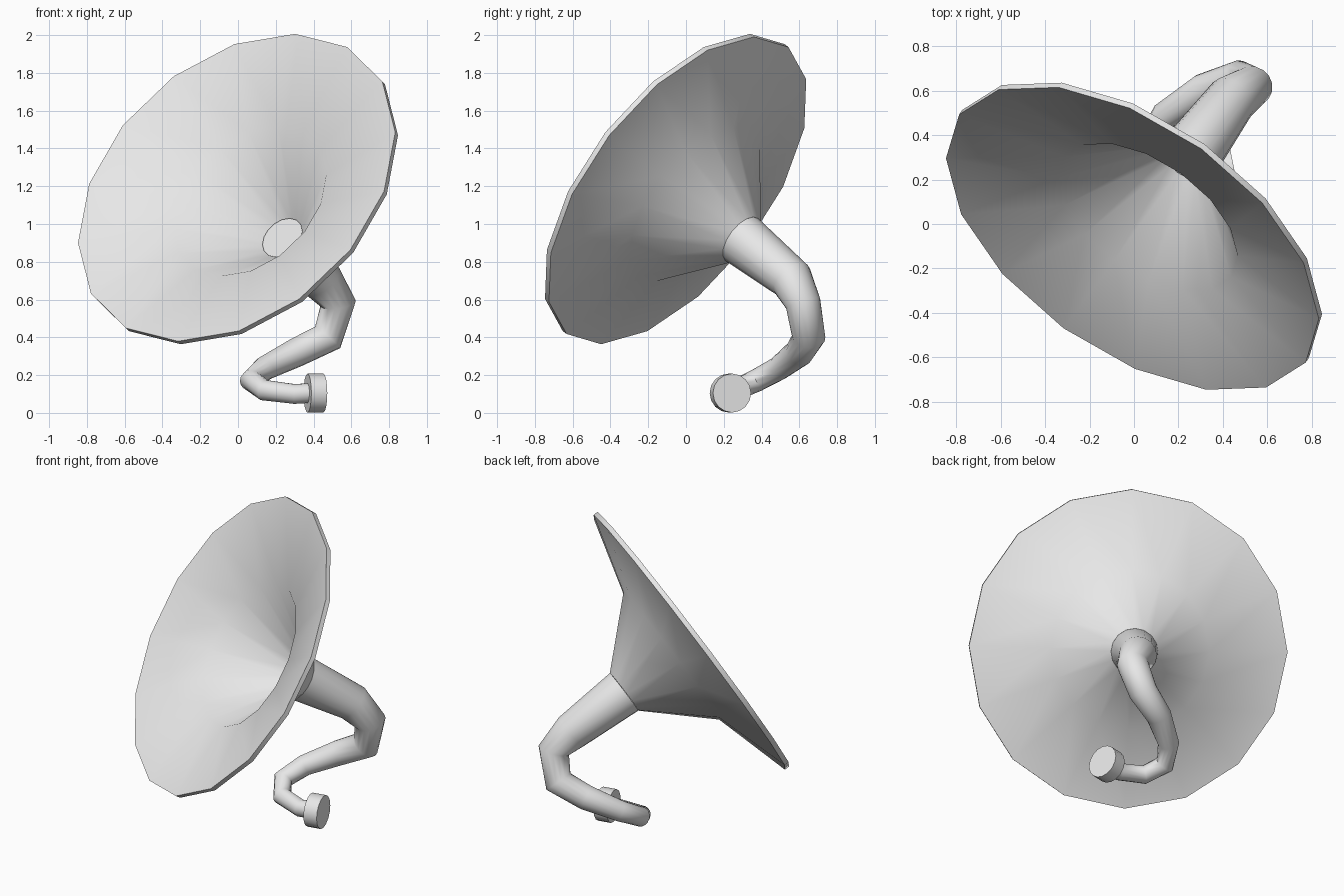
import bpy, bmesh, math
from mathutils import Vector

cube = bpy.data.objects.get("Cube")
if cube:
    bpy.data.objects.remove(cube, do_unlink=True)

SIDES = 16

# Single pale metal colour
metal = bpy.data.materials.new("pale_grey_metal")
metal.use_nodes = True
metal.diffuse_color = (0.8, 0.8, 0.8, 1)
metal.node_tree.nodes["Principled BSDF"].inputs["Base Color"].default_value = (0.8, 0.8, 0.8, 1)


def skin(name, rings, up, caps=True, loop=False):
    """Join circular rings (centre, axis, radius) into one smooth surface."""
    bm = bmesh.new()
    loops = []
    for centre, axis, radius in rings:
        axis = axis.normalized()
        up = (up - axis * up.dot(axis)).normalized()
        side = axis.cross(up)
        loops.append([bm.verts.new(centre + radius * (up * math.cos(a) + side * math.sin(a)))
                      for a in (math.tau * i / SIDES for i in range(SIDES))])
    pairs = list(zip(loops, loops[1:]))
    if loop:
        pairs.append((loops[-1], loops[0]))
    for a, b in pairs:
        for i in range(SIDES):
            j = (i + 1) % SIDES
            bm.faces.new((a[i], a[j], b[j], b[i]))
    if caps:
        bm.faces.new(loops[0])
        bm.faces.new(loops[-1])
    bmesh.ops.recalc_face_normals(bm, faces=bm.faces)
    mesh = bpy.data.meshes.new(name)
    bm.to_mesh(mesh)
    bm.free()
    obj = bpy.data.objects.new(name, mesh)
    bpy.context.collection.objects.link(obj)
    mesh.materials.append(metal)
    bpy.ops.object.select_all(action="DESELECT")
    obj.select_set(True)
    bpy.context.view_layer.objects.active = obj
    bpy.ops.object.shade_smooth_by_angle(angle=math.radians(55))
    return obj


# Flared bell: closed wall profile of (depth behind the rim, radius)
facing = Vector((-0.484, -0.695, 0.53)).normalized()
rim_up = Vector((0.31, 0.404, 0.8125))
rim_centre = Vector((0, -0.055, 1.185))
profile = [(-0.015, 0.96), (0.015, 0.96), (0.15, 0.48), (0.505, 0.142),
           (0.485, 0.12), (0.125, 0.465)]
skin("horn_bell", [(rim_centre - facing * d, facing, r) for d, r in profile],
     rim_up, caps=False, loop=True)

# Tapering curved neck: (x, y, z, radius)
neck = [(0.244, 0.296, 0.917, 0.142), (0.44, 0.56, 0.705, 0.115),
        (0.53, 0.62, 0.58, 0.095), (0.475, 0.65, 0.40, 0.088),
        (0.31, 0.60, 0.32, 0.077), (0.14, 0.49, 0.235, 0.064),
        (0.07, 0.37, 0.17, 0.06), (0.14, 0.26, 0.12, 0.056),
        (0.30, 0.22, 0.10, 0.053), (0.38, 0.23, 0.105, 0.053)]
points = [Vector(p[:3]) for p in neck]
rings = []
for i, p in enumerate(points):
    back = (p - points[i - 1]).normalized() if i else -facing
    ahead = (points[i + 1] - p).normalized() if i + 1 < len(points) else back
    rings.append((p, back + ahead, neck[i][3]))
skin("curved_neck", rings, rim_up)

# Round end piece
end_axis = Vector((0.98, 0.2, 0)).normalized()
end_centre = Vector((0.41, 0.235, 0.105))
skin("end_disc", [(end_centre + end_axis * s, end_axis, 0.103) for s in (-0.043, 0.043)],
     Vector((0, 0, 1)))
